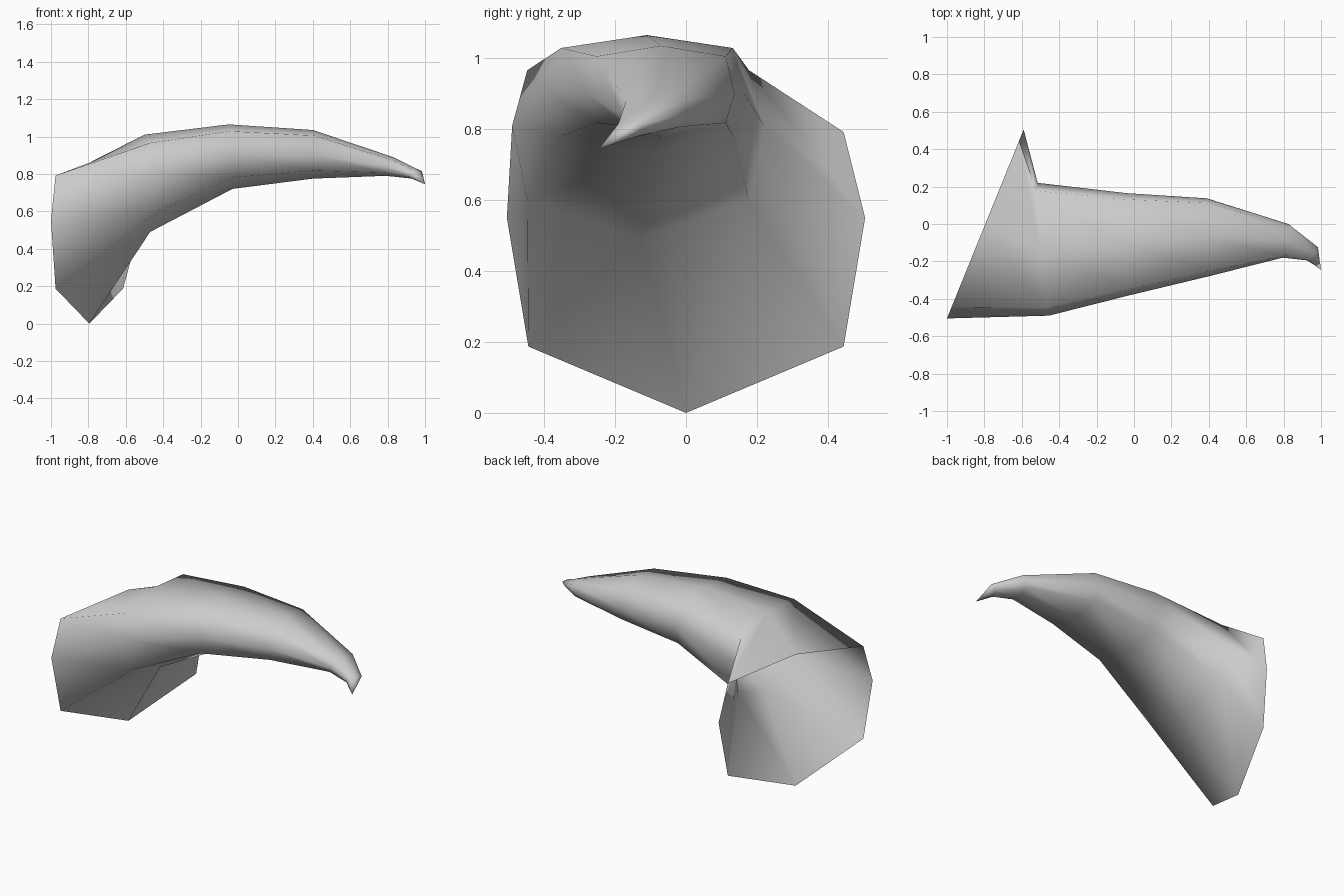
import bpy
import bmesh
from math import radians

cube = bpy.data.objects.get("Cube")
if cube:
    bpy.data.objects.remove(cube, do_unlink=True)

# One plain colour
grey = bpy.data.materials.new("light_grey")
grey.use_nodes = True
colour = (0.6, 0.6, 0.6, 1)
grey.diffuse_color = colour
grey.node_tree.nodes["Principled BSDF"].inputs["Base Color"].default_value = colour

# Eight-sided section: (sideways, vertical) steps, starting at the front side
SECTION = [(-1, 0), (-.88, -.66), (0, -1), (.88, -.66),
           (1, 0), (.88, .78), (0, 1), (-.88, .78)]

# Stations: x, y, z, half width, height above, height below, x lean by side, x lean by height
STATIONS = [
    (-.795, 0, .55, .505, .31, .55, .205, 0),
    (-.485, -.135, .81, .355, .20, .32, -.03, -.015),
    (-.04, -.11, .90, .275, .165, .18, 0, -.01),
    (.40, -.07, .90, .207, .135, .125, -.01, 0),
    (.81, -.09, .84, .09, .05, .05, .015, .02),
    (.95, -.157, .80, .038, .02, .025, .02, .02),
]
TIP = (1, -.245, .745)


def add_ring(bm, x, y, z, half, up, down, lean_y, lean_z):
    ring = []
    for a, b in SECTION:
        height = up if b > 0 else down
        ring.append(bm.verts.new((x + a * lean_y + b * lean_z, y + a * half, z + b * height)))
    return ring


# Curved horn, open at the wide base and closed to a point
bm = bmesh.new()
rings = [add_ring(bm, *s) for s in STATIONS]
tip = bm.verts.new(TIP)
n = len(SECTION)
for r0, r1 in zip(rings, rings[1:]):
    for i in range(n):
        j = (i + 1) % n
        bm.faces.new((r0[i], r0[j], r1[j], r1[i]))
for i in range(n):
    bm.faces.new((rings[-1][i], rings[-1][(i + 1) % n], tip))
bm.normal_update()

# Turn the faces outward, judged by a top face of the body
top = max(bm.faces, key=lambda f: f.calc_center_median().z)
if top.normal.z < 0:
    bmesh.ops.reverse_faces(bm, faces=bm.faces[:])

mesh = bpy.data.meshes.new("curved_horn")
bm.to_mesh(mesh)
bm.free()
mesh.materials.append(grey)
horn = bpy.data.objects.new("curved_horn", mesh)
bpy.context.collection.objects.link(horn)

bpy.ops.object.select_all(action="DESELECT")
horn.select_set(True)
bpy.context.view_layer.objects.active = horn
bpy.ops.object.shade_smooth_by_angle(angle=radians(80))
